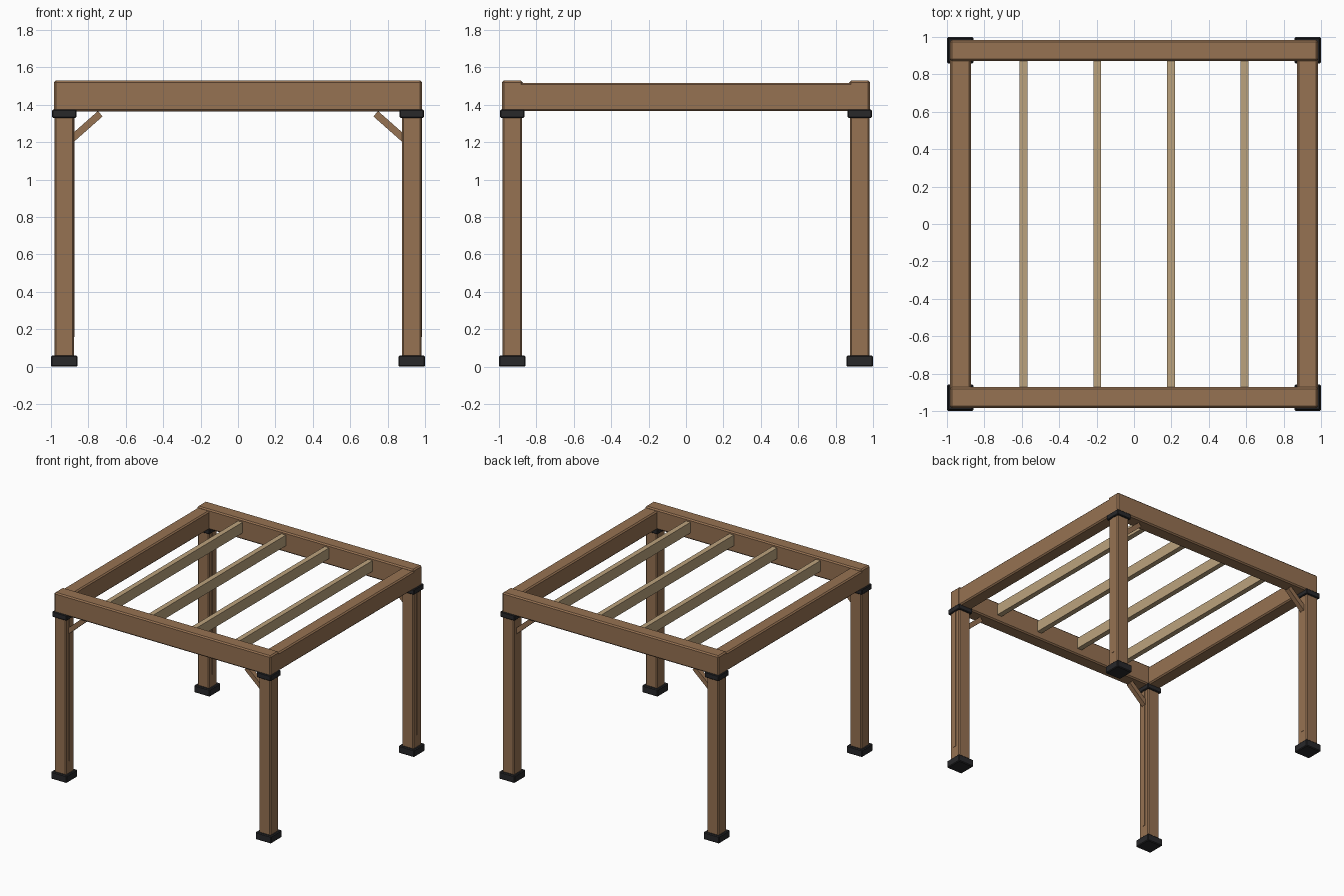
import bpy, math

if "Cube" in bpy.data.objects:
    bpy.data.objects.remove(bpy.data.objects["Cube"])


def mat(name, rgb):
    m = bpy.data.materials.new(name)
    m.diffuse_color = (*rgb, 1)
    m.use_nodes = True
    m.node_tree.nodes["Principled BSDF"].inputs["Base Color"].default_value = m.diffuse_color
    return m


WOOD = mat("brown wood", (0.305, 0.168, 0.085))
TAN = mat("tan wood", (0.50, 0.365, 0.205))
METAL = mat("black metal", (0.021, 0.021, 0.023))


def box(name, lo, hi, material, bevel=0.0, angle=0.0):
    """Box between two corners, optionally chamfered and turned about y."""
    size = [h - l for l, h in zip(lo, hi)]
    bpy.ops.mesh.primitive_cube_add(size=1, location=[(l + h) / 2 for l, h in zip(lo, hi)])
    o = bpy.context.object
    o.name = name
    for v in o.data.vertices:
        v.co = [c * s for c, s in zip(v.co, size)]
    o.rotation_euler.y = angle
    o.data.materials.append(material)
    if bevel:
        b = o.modifiers.new("chamfer", 'BEVEL')
        b.width = bevel
        b.segments = 1
    return o


def column(name, x, y, half, z0, z1, material, bevel):
    return box(name, (x - half, y - half, z0), (x + half, y + half, z1), material, bevel)


C = 0.929    # post centre
OUT = 0.984  # outer beam face
INN = 0.872  # inner beam face

for sy, fb in ((-1, "front"), (1, "back")):
    for sx, lr in ((-1, "left"), (1, "right")):
        x, y, tag = sx * C, sy * C, f"{fb}_{lr}"
        # post with its foot and top collar
        column(tag + "_post", x, y, 0.053, 0.02, 1.37, WOOD, 0.008)
        column(tag + "_foot", x, y, 0.071, 0.0, 0.06, METAL, 0.006)
        column(tag + "_collar", x, y, 0.065, 1.33, 1.375, METAL, 0.005)
        # thin raised strip on the post
        box(tag + "_post_strip", (x + 0.05, y - 0.014, 0.16), (x + 0.056, y + 0.014, 1.34), WOOD)
        # diagonal brace under the beam
        bx, bz = sx * 0.815, 1.283
        box(tag + "_brace", (bx - 0.105, y - 0.02, bz - 0.019),
            (bx + 0.105, y + 0.02, bz + 0.019), WOOD, 0.0, sx * math.radians(41.5))
    # front and back beams
    ys = sorted((sy * OUT, sy * INN))
    box(fb + "_beam", (-OUT, ys[0], 1.365), (OUT, ys[1], 1.53), WOOD, 0.01)

# side beams, slightly lower
for sx, lr in ((-1, "left"), (1, "right")):
    xs = sorted((sx * (OUT - 0.001), sx * INN))
    box(lr + "_side_beam", (xs[0], -INN - 0.02, 1.366), (xs[1], INN + 0.02, 1.518), WOOD, 0.01)

# rafters
for i in range(4):
    x = -0.59 + i * 0.3935
    box(f"rafter_{i + 1}", (x - 0.021, -0.875, 1.42), (x + 0.021, 0.875, 1.508), TAN)
